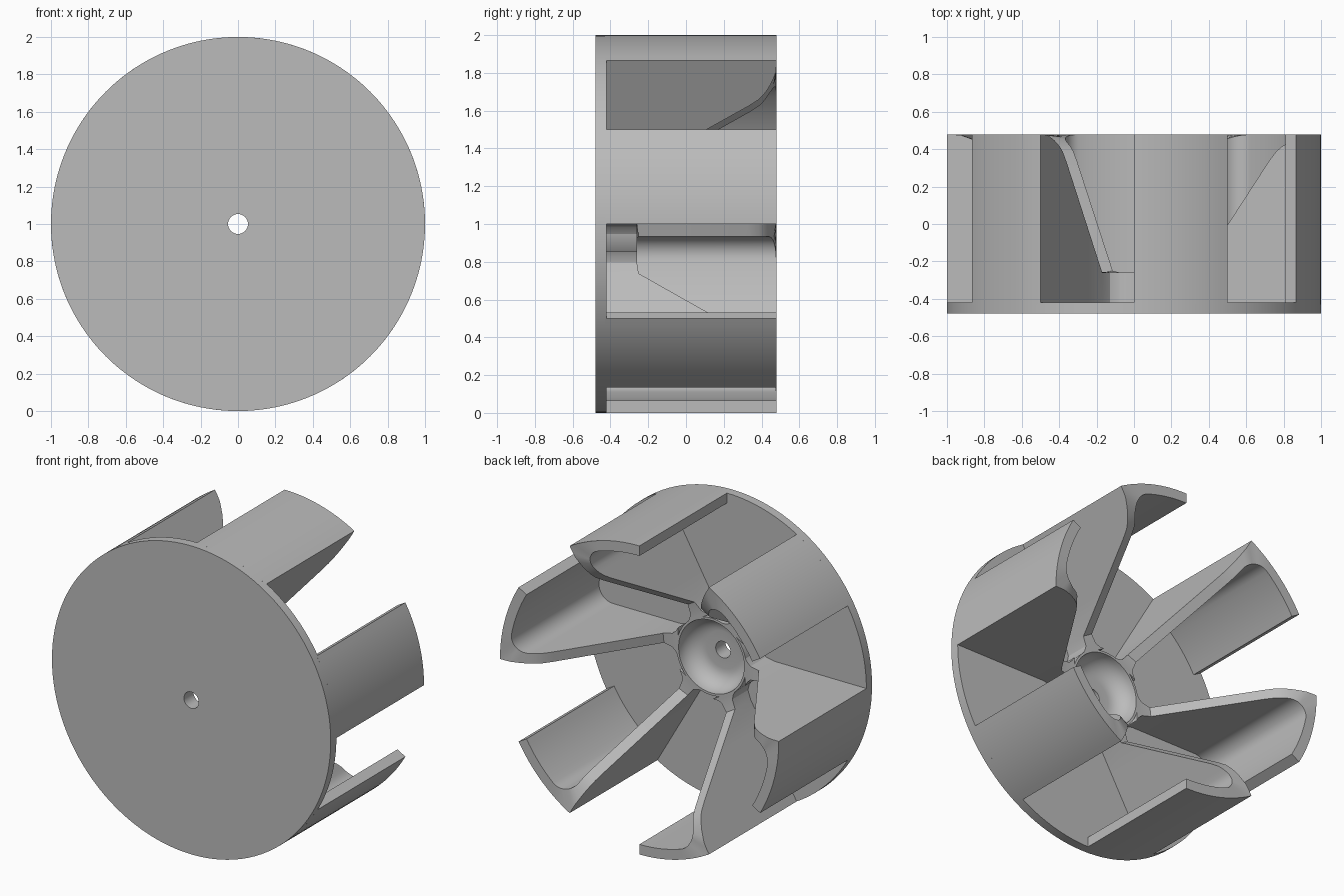
import bpy, bmesh, math

cube = bpy.data.objects.get("Cube")
if cube:
    bpy.data.objects.remove(cube, do_unlink=True)

grey = bpy.data.materials.new("plain_grey")
grey.use_nodes = True
grey.diffuse_color = (0.5, 0.5, 0.5, 1)
grey.node_tree.nodes["Principled BSDF"].inputs["Base Color"].default_value = (0.5, 0.5, 0.5, 1)

BLADES = 6
BACK, FLOOR, FRONT, HUB_TOP = 0.478, -0.42, -0.478, -0.26
WALL = 0.065
INNER = 1 - WALL
SWEEP = math.radians(30)


def finish(name, bm):
    bmesh.ops.recalc_face_normals(bm, faces=bm.faces)
    mesh = bpy.data.meshes.new(name)
    bm.to_mesh(mesh)
    bm.free()
    mesh.materials.append(grey)
    obj = bpy.data.objects.new(name, mesh)
    obj.location.z = 1
    bpy.context.collection.objects.link(obj)
    bpy.ops.object.select_all(action='DESELECT')
    obj.select_set(True)
    bpy.context.view_layer.objects.active = obj
    bpy.ops.object.shade_smooth_by_angle(angle=math.radians(30))
    return obj


def polar(radius, angle):
    return radius * math.cos(angle), radius * math.sin(angle)


# Backplate with a dished hub and a shaft hole, turned about the y axis
def build_plate(segments=120):
    profile = [(0.053, FRONT), (1, FRONT), (1, FLOOR), (0.25, FLOOR), (0.25, HUB_TOP)]
    for i in range(9):
        a = math.pi / 2 * (1 - i / 8)
        profile.append((0.12 + 0.115 * math.sin(a), HUB_TOP - 0.12 * math.cos(a)))
    profile.append((0.053, HUB_TOP - 0.12))
    bm = bmesh.new()
    rings = []
    for s in range(segments):
        a = math.tau * s / segments
        rings.append([bm.verts.new((r * math.cos(a), y, r * math.sin(a))) for r, y in profile])
    n = len(profile)
    for s in range(segments):
        p, q = rings[s], rings[(s + 1) % segments]
        for i in range(n):
            j = (i + 1) % n
            bm.faces.new((p[i], p[j], q[j], q[i]))
    return finish("backplate_and_hub", bm)


# Blade height as a function of distance from the axis
SLOPE = [(0.34, HUB_TOP), (0.72, 0.33), (0.76, 0.385), (0.80, 0.42), (0.866, 0.455), (INNER, BACK)]


def height(r):
    if r <= SLOPE[0][0]:
        return HUB_TOP
    for (r0, y0), (r1, y1) in zip(SLOPE, SLOPE[1:]):
        if r <= r1:
            return y0 + (y1 - y0) * (r - r0) / (r1 - r0)
    return BACK


# Blade cross-section as matching outer and inner curves: radial wall, fillet, rim
def section():
    outer, inner = [], []
    for r, flare in ((0.24, 0.06), (0.255, 0.035), (0.28, 0.012), (0.34, 0),
                     (0.5, 0), (0.72, 0), (0.76, 0), (0.79, 0)):
        outer.append((r, -flare))
        inner.append((r, WALL + flare))
    fillet = 0.1
    cz = WALL + fillet
    cx = math.sqrt((INNER - fillet) ** 2 - cz ** 2)
    end = math.atan2(cz, cx)
    steps = 10
    for i in range(steps + 1):
        t = i / steps
        dx, dz = polar(fillet, -math.pi / 2 + (end + math.pi / 2) * t)
        inner.append((cx + dx, cz + dz))
        if t <= 0.5:
            outer.append((cx + (1 - cx) * 2 * t, 0))
        else:
            outer.append(polar(1, end * (2 * t - 1)))
    for i in range(1, 9):
        a = end + (SWEEP - end) * i / 8
        inner.append(polar(INNER, a))
        outer.append(polar(1, a))
    return outer, inner


def build_blade(index):
    turn = math.tau * index / BLADES
    c, s = math.cos(turn), math.sin(turn)
    bm = bmesh.new()

    def pair(p):
        x, z = p[0] * c - p[1] * s, p[0] * s + p[1] * c
        return [bm.verts.new((x, y, z)) for y in (FLOOR - 0.01, height(math.hypot(*p)))]

    outer, inner = section()
    rows = [pair(o) + pair(i)[::-1] for o, i in zip(outer, inner)]
    for p, q in zip(rows, rows[1:]):
        for i in range(4):
            j = (i + 1) % 4
            bm.faces.new((p[i], p[j], q[j], q[i]))
    bm.faces.new(rows[0])
    bm.faces.new(rows[-1])
    return finish(f"blade_{index + 1}", bm)


build_plate()
for k in range(BLADES):
    build_blade(k)
